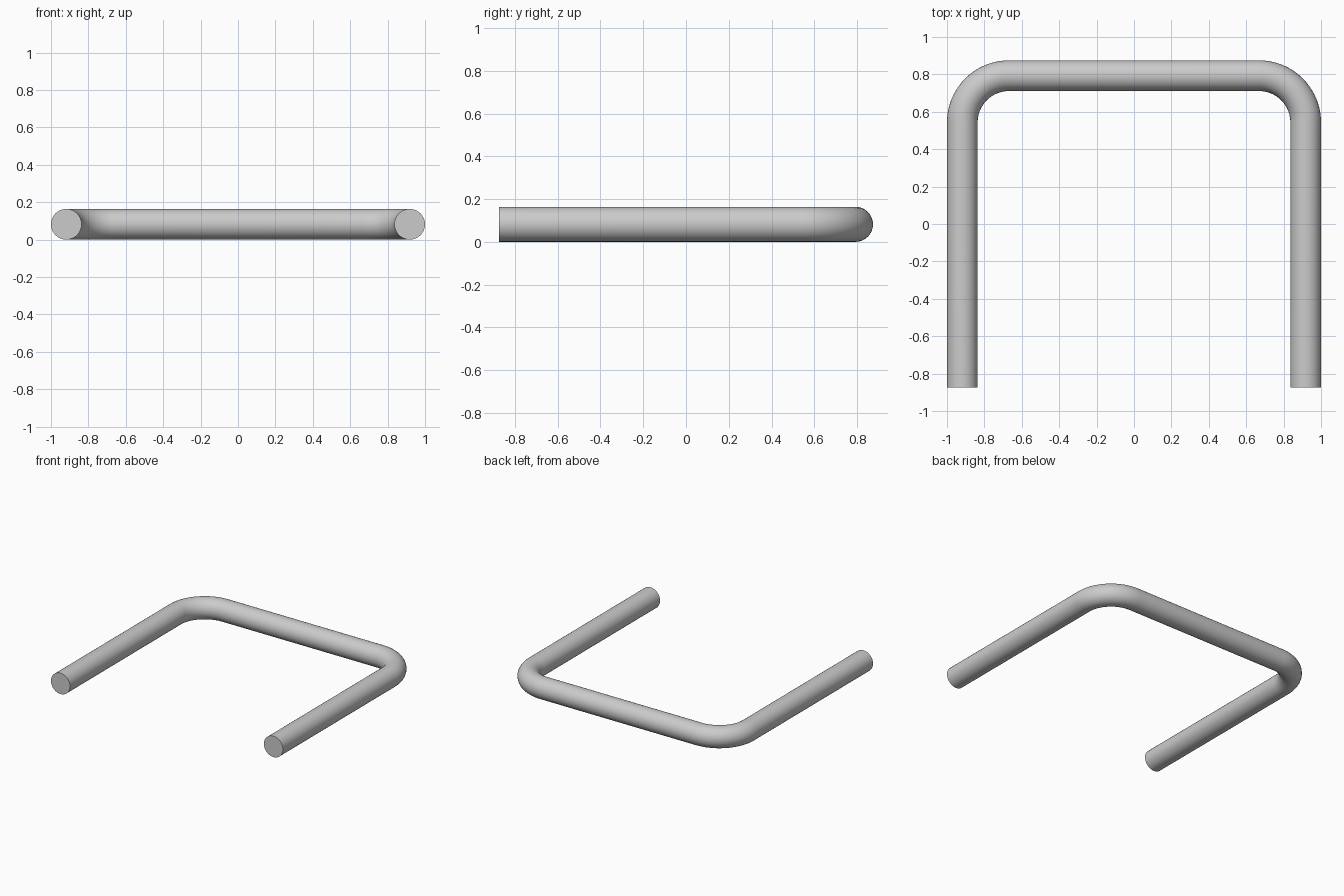
import bpy
from math import sin, cos, pi

if "Cube" in bpy.data.objects:
    bpy.data.objects.remove(bpy.data.objects["Cube"])

R = 0.082               # tube radius
BEND = 0.25             # bend radius at the centre line
X, Y0, Y1 = 1 - R, -0.875, 0.875 - R
STEPS = 20

# Centre line: right leg with its bend, then mirrored for the left
half = [(X, Y0)]
for i in range(STEPS + 1):
    a = pi / 2 * i / STEPS
    half.append((X - BEND + BEND * cos(a), Y1 - BEND + BEND * sin(a)))
path = half + [(-x, y) for x, y in reversed(half)]

# Round tube swept along the centre line, with flat closed ends
curve = bpy.data.curves.new("bent_tube_handle", 'CURVE')
curve.dimensions = '3D'
curve.bevel_depth = R
curve.bevel_resolution = 14
curve.use_fill_caps = True
spline = curve.splines.new('POLY')
spline.points.add(len(path) - 1)
for p, (x, y) in zip(spline.points, path):
    p.co = (x, y, R, 1)

tube = bpy.data.objects.new("bent_tube_handle", curve)
bpy.context.collection.objects.link(tube)
bpy.context.view_layer.objects.active = tube
tube.select_set(True)
bpy.ops.object.convert(target='MESH')
bpy.ops.object.shade_smooth_by_angle(angle=pi / 6)
